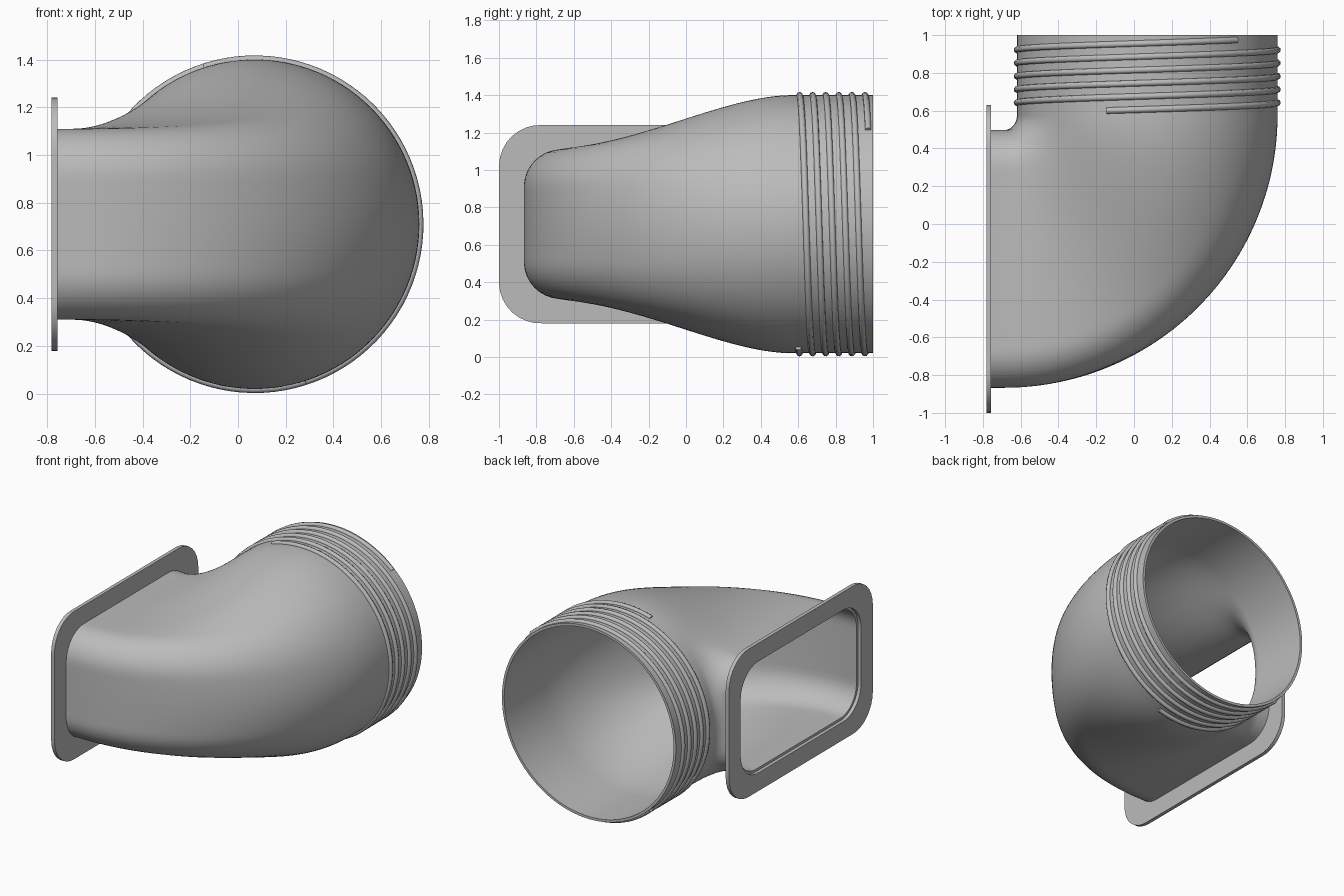
import bpy, bmesh
from math import sin, cos, pi, radians

if "Cube" in bpy.data.objects:
    bpy.data.objects.remove(bpy.data.objects["Cube"])

N = 112                       # points around each cross-section
ZC = 0.71                     # height of the duct axis
PX, PY = -0.69, 0.575         # pivot of the elbow bend
BEND = 0.76                   # bend radius of the axis
R = 0.69                      # radius of the round end
W, H, CORNER = 0.682, 0.4, 0.2  # half sizes of the rectangular end

grey = bpy.data.materials.new("plain_grey")
grey.use_nodes = True
grey.diffuse_color = (0.5, 0.5, 0.5, 1)
grey.node_tree.nodes["Principled BSDF"].inputs["Base Color"].default_value = (0.5, 0.5, 0.5, 1)


def rounded_rect(k, w, h, c):
    """Point k of N, evenly spaced round a rounded rectangle."""
    side, arc, top = h - c, c * pi / 2, w - c
    quarter, q = divmod(k * 4 / N, 1)
    if quarter % 2:
        q = 1 - q
    d = q * (side + arc + top)
    if d < side:
        u, v = w, d
    elif d < side + arc:
        a = (d - side) / c
        u, v = w - c + c * cos(a), h - c + c * sin(a)
    else:
        u, v = w - c - (d - side - arc), h
    return (u if quarter in (0, 3) else -u), (v if quarter < 2 else -v)


def skin(name, rings, closed=False):
    """Mesh object from a row of cross-section rings."""
    bm = bmesh.new()
    rows = [[bm.verts.new(p) for p in ring] for ring in rings]
    if closed:
        rows.append(rows[0])
    for a, b in zip(rows, rows[1:]):
        for j in range(N):
            n = (j + 1) % N
            bm.faces.new((a[j], b[j], b[n], a[n]))
    if closed:
        bmesh.ops.recalc_face_normals(bm, faces=bm.faces[:])
    mesh = bpy.data.meshes.new(name)
    bm.to_mesh(mesh)
    bm.free()
    mesh.materials.append(grey)
    obj = bpy.data.objects.new(name, mesh)
    bpy.context.collection.objects.link(obj)
    return obj


def activate(obj):
    bpy.ops.object.select_all(action='DESELECT')
    obj.select_set(True)
    bpy.context.view_layer.objects.active = obj


def duct_ring(t, dx=0, dy=0):
    """Cross-section at bend fraction t, from rectangle to circle."""
    s = t * t * (3 - 2 * t)
    a = t * pi / 2
    ring = []
    for k in range(N):
        u, v = rounded_rect(k, W, H, CORNER)
        g = 2 * pi * k / N
        u += (R * cos(g) - u) * s
        v += (R * sin(g) - v) * s
        r = BEND + u
        ring.append((PX + r * sin(a) + dx, PY - r * cos(a) + dy, ZC + v))
    return ring


# Elbow duct: straight collar, quarter bend, straight round neck
STEPS = 56
rings = [duct_ring(0, dx=-0.068)]
rings += [duct_ring(i / STEPS) for i in range(STEPS + 1)]
rings += [duct_ring(1, dy=1 - PY)]
duct = skin("elbow_duct", rings)
wall = duct.modifiers.new("wall", 'SOLIDIFY')
wall.thickness = 0.018
wall.offset = -1
activate(duct)
bpy.ops.object.modifier_apply(modifier="wall")
bpy.ops.object.shade_smooth_by_angle(angle=radians(40))


# Mounting flange: flat rounded plate with a matching opening
def flange_ring(x, yc, w, h, c):
    pts = [rounded_rect(k, w, h, c) for k in range(N)]
    return [(x, yc - u, ZC + v) for u, v in pts]


outer, hole = (-0.185, 0.815, 0.53, 0.22), (PY - BEND, W, H, CORNER)
back, front = -0.782, -0.756
flange = skin("mounting_flange", [flange_ring(back, *outer), flange_ring(front, *outer),
                                  flange_ring(front, *hole), flange_ring(back, *hole)], True)
activate(flange)
bpy.ops.object.shade_smooth_by_angle(angle=radians(40))

# Two-start screw thread round the neck
TURNS, PITCH, SEG = 2.67, 0.14, 260
for label, start in (("upper", 108), ("lower", 288)):
    curve = bpy.data.curves.new(label + "_thread", 'CURVE')
    curve.dimensions = '3D'
    curve.bevel_depth = 0.017
    curve.bevel_resolution = 2
    curve.use_fill_caps = True
    line = curve.splines.new('POLY')
    line.points.add(SEG)
    for i, p in enumerate(line.points):
        turn = TURNS * i / SEG
        a = radians(start) - 2 * pi * turn
        p.co = (PX + BEND + R * cos(a), 0.6 + PITCH * turn, ZC + R * sin(a), 1)
    curve.materials.append(grey)
    thread = bpy.data.objects.new(label + "_thread", curve)
    bpy.context.collection.objects.link(thread)
